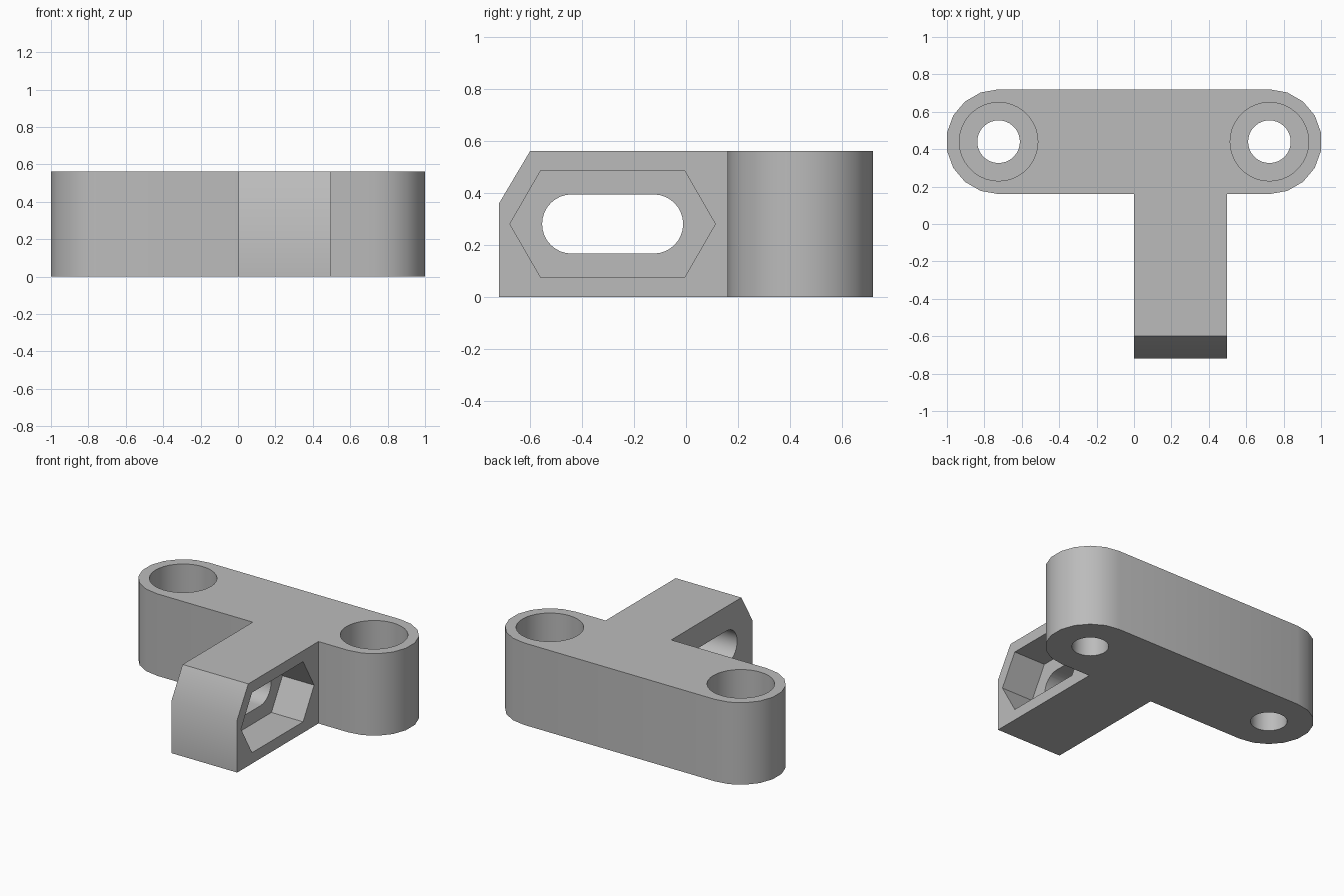
import bpy, bmesh, math
from mathutils import Vector

cube = bpy.data.objects.get("Cube")
if cube:
    bpy.data.objects.remove(cube, do_unlink=True)

HEIGHT = 0.562
BOLT_X, BOLT_Y = 0.724, 0.44        # bolt hole centres
END_R, BORE_R, HOLE_R = 0.28, 0.21, 0.114
BORE_DEPTH, NUT_DEPTH = 0.33, 0.24
ARM_X, ARM_FRONT = 0.498, -0.72     # arm spans x = 0..ARM_X
SLOT_Y = (-0.44, -0.125)            # centres of the slot ends
SLOT_Z = 0.281

grey = bpy.data.materials.new("Grey plastic")
grey.use_nodes = True
colour = (0.5, 0.5, 0.5, 1)
grey.diffuse_color = colour
grey.node_tree.nodes["Principled BSDF"].inputs["Base Color"].default_value = colour


def arc(cx, cy, r, start, end, steps):
    """Points along an arc, angles in degrees, both ends included."""
    angles = [math.radians(start + (end - start) * i / steps) for i in range(steps + 1)]
    return [(cx + r * math.cos(a), cy + r * math.sin(a)) for a in angles]


def capsule(r, steps):
    """Slot outline in (y, z): two half circles or half polygons joined."""
    return (arc(SLOT_Y[1], SLOT_Z, r, -90, 90, steps)
            + arc(SLOT_Y[0], SLOT_Z, r, 90, 270, steps))


def prism(name, outline, lo, hi, axis="z"):
    """Extrude an outline along z, or a (y, z) outline along x."""
    bm = bmesh.new()
    place = (lambda p: (p[0], p[1], lo)) if axis == "z" else (lambda p: (lo, p[0], p[1]))
    face = bm.faces.new([bm.verts.new(place(p)) for p in outline])
    move = Vector((0, 0, hi - lo)) if axis == "z" else Vector((hi - lo, 0, 0))
    grown = bmesh.ops.extrude_face_region(bm, geom=[face])["geom"]
    bmesh.ops.translate(bm, vec=move, verts=[v for v in grown if isinstance(v, bmesh.types.BMVert)])
    bmesh.ops.recalc_face_normals(bm, faces=bm.faces)
    mesh = bpy.data.meshes.new(name)
    bm.to_mesh(mesh)
    bm.free()
    mesh.materials.append(grey)
    obj = bpy.data.objects.new(name, mesh)
    bpy.context.collection.objects.link(obj)
    return obj


# T-shaped body: rounded bar with an arm towards the front
low = BOLT_Y - END_R
outline = (arc(BOLT_X, BOLT_Y, END_R, -90, 90, 9)
           + arc(-BOLT_X, BOLT_Y, END_R, 90, 270, 9)
           + [(0, low), (0, ARM_FRONT), (ARM_X, ARM_FRONT), (ARM_X, low)])
body = prism("bracket_body", outline, 0, HEIGHT)

# Cutters: sloped arm tip, slot, nut pocket
cutters = [
    prism("tip_cutter", [(-0.72, 0.36), (-0.6, HEIGHT), (-0.6, 0.7), (-0.8, 0.7), (-0.8, 0.36)],
          -0.1, 0.6, "x"),
    prism("slot_cutter", capsule(HOLE_R, 16), -0.1, 0.6, "x"),
]
R = 0.238
nut = []
for cy, angles in ((SLOT_Y[1], (-60, 0, 60)), (SLOT_Y[0], (120, 180, 240))):
    nut += [(cy + R * math.cos(math.radians(a)), SLOT_Z + R * math.sin(math.radians(a)))
            for a in angles]
cutters.append(prism("nut_pocket_cutter", nut, ARM_X - NUT_DEPTH, 0.6, "x"))

# Cutters: bolt holes with wide bores from the top
for side, x in (("left", BOLT_X), ("right", -BOLT_X)):
    for part, r, floor in (("hole", HOLE_R, -0.1), ("bore", BORE_R, HEIGHT - BORE_DEPTH)):
        circle = arc(x, BOLT_Y, r, 0, 360, 36)[:-1]
        cutters.append(prism(f"{side}_{part}_cutter", circle, floor, 0.7))

# Apply the cuts
bpy.ops.object.select_all(action="DESELECT")
body.select_set(True)
bpy.context.view_layer.objects.active = body
for cutter in cutters:
    cutter.hide_render = True
    mod = body.modifiers.new(cutter.name, "BOOLEAN")
    mod.operation = "DIFFERENCE"
    mod.solver = "EXACT"
    mod.object = cutter
    bpy.ops.object.modifier_apply(modifier=mod.name)
    bpy.data.objects.remove(cutter, do_unlink=True)

bpy.ops.object.shade_smooth_by_angle(angle=math.radians(35))
